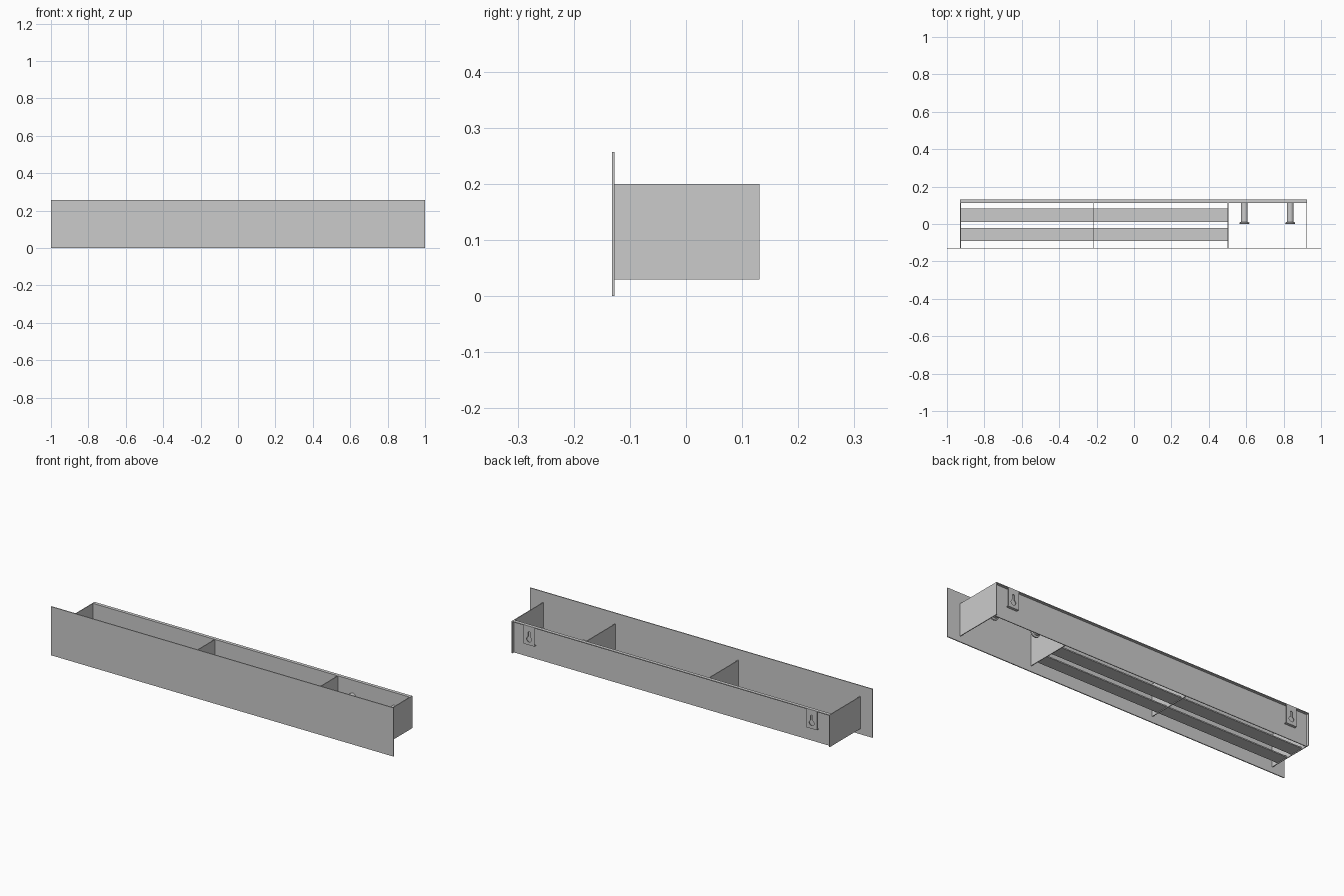
import bpy, bmesh, math
from mathutils import Matrix

if "Cube" in bpy.data.objects:
    bpy.data.objects.remove(bpy.data.objects["Cube"])


def finish(name, bm):
    bmesh.ops.recalc_face_normals(bm, faces=bm.faces)
    mesh = bpy.data.meshes.new(name)
    bm.to_mesh(mesh)
    bm.free()
    obj = bpy.data.objects.new(name, mesh)
    bpy.context.collection.objects.link(obj)
    return obj


def box(name, x, y, z):
    bm = bmesh.new()
    bmesh.ops.create_cube(bm, size=1)
    for v in bm.verts:
        v.co = [(a + b) / 2 + c * (b - a) for c, (a, b) in zip(v.co, (x, y, z))]
    return finish(name, bm)


def extrude_profile(name, points, axis, start, depth):
    """Extrude a closed outline along x (points are y,z) or y (points are x,z)."""
    bm = bmesh.new()
    if axis == 'x':
        verts = [bm.verts.new((start, a, b)) for a, b in points]
        step = (depth, 0, 0)
    else:
        verts = [bm.verts.new((a, start, b)) for a, b in points]
        step = (0, depth, 0)
    face = bm.faces.new(verts)
    out = bmesh.ops.extrude_face_region(bm, geom=[face])
    bmesh.ops.translate(bm, vec=step,
                        verts=[g for g in out['geom'] if isinstance(g, bmesh.types.BMVert)])
    return finish(name, bm)


def peg(name, x, z):
    """Coat peg lathed around the y axis, with a flared head."""
    bm = bmesh.new()
    profile = [(0, 0), (.025, 0), (.027, .003), (.026, .008), (.018, .011), (.018, .114), (0, .114)]
    vs = [bm.verts.new((r, y, 0)) for r, y in profile]
    edges = [bm.edges.new(p) for p in zip(vs, vs[1:])]
    bmesh.ops.spin(bm, geom=vs + edges, cent=(0, 0, 0), axis=(0, 1, 0),
                   angle=2 * math.pi, steps=32)
    bmesh.ops.remove_doubles(bm, verts=bm.verts, dist=1e-5)
    bmesh.ops.transform(bm, matrix=Matrix.Translation((x, 0, z)), verts=bm.verts)
    obj = finish(name, bm)
    bpy.context.view_layer.objects.active = obj
    obj.select_set(True)
    bpy.ops.object.shade_smooth_by_angle(angle=math.radians(35))
    obj.select_set(False)


LEFT, RIGHT = -.93, .926
T = .004
BOTTOM, TOP = .03, .2
FRONT, BACK = -.127, .131
WALL = .113          # inner face of the recessed back wall

# Large front panel
box("front_panel", (-1, 1), (-.132, FRONT), (0, .257))

# End plates run past the back wall; dividers stop at it
box("left_end", (LEFT, LEFT + T), (FRONT, BACK), (BOTTOM, TOP))
box("right_end", (RIGHT - T, RIGHT), (FRONT, BACK), (BOTTOM, TOP))
for name, x in (("middle_divider", -.215), ("right_divider", .503)):
    box(name, (x - T / 2, x + T / 2), (FRONT, WALL), (BOTTOM, TOP))

# Back wall with its top edge folded backwards
extrude_profile("back_wall", [(WALL, BOTTOM), (WALL, TOP), (BACK, TOP), (BACK, TOP - T),
                              (WALL + T, TOP - T), (WALL + T, BOTTOM)],
                'x', LEFT + T, RIGHT - LEFT - 2 * T)

# Floor slats under the two long compartments
for name, y0, y1 in (("front_slat", -.09, -.022), ("rear_slat", .01, .083)):
    box(name, (LEFT + T, .503), (y0, y1), (.034, .04))

# Coat pegs in the open compartment
for i, x in enumerate((.59, .835)):
    peg(f"peg_{i + 1}", x, .115)

# Keyhole outline: round entry below, narrow rounded slot above
def keyhole(cx):
    big, small, z0, z1 = .014, .006, .13, .165
    a0 = math.acos(small / big)
    pts = []
    for i in range(25):
        a = a0 - (math.pi + 2 * a0) * i / 24
        pts.append((cx + big * math.cos(a), z0 + big * math.sin(a)))
    for i in range(13):
        a = math.pi - math.pi * i / 12
        pts.append((cx + small * math.cos(a), z1 + small * math.sin(a)))
    return pts


# Hanging brackets on the rear of the back wall
for side, cx in (("left", -.825), ("right", .825)):
    w = .031
    y0 = WALL + T
    plate = extrude_profile(f"{side}_hanger",
                            [(y0, .1), (BACK, .1), (BACK, TOP - T), (BACK - .003, TOP - T),
                             (BACK - .003, .103), (y0, .103)], 'x', cx - w, 2 * w)
    cutter = extrude_profile(f"{side}_keyhole_cutter", keyhole(cx), 'y', BACK - .008, .02)
    cutter.hide_render = True
    cutter.hide_viewport = True
    cut = plate.modifiers.new("keyhole", 'BOOLEAN')
    cut.operation = 'DIFFERENCE'
    cut.solver = 'EXACT'
    cut.object = cutter
